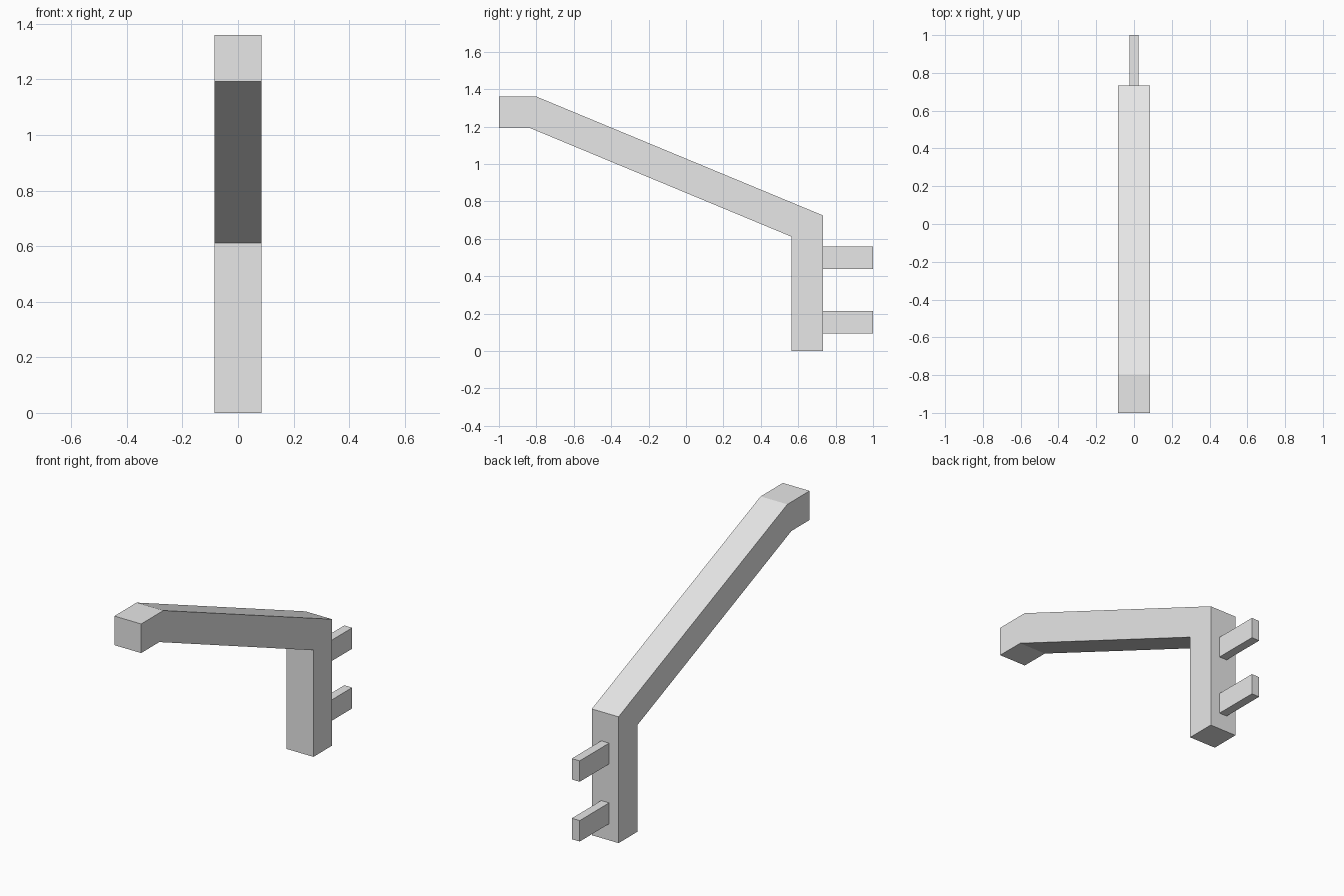
import bpy
import bmesh
from mathutils import Vector

cube = bpy.data.objects.get("Cube")
if cube:
    bpy.data.objects.remove(cube, do_unlink=True)

# Single pale grey material
grey = bpy.data.materials.new("pale_grey")
grey.use_nodes = True
colour = (0.8, 0.8, 0.8, 1)
grey.diffuse_color = colour
grey.node_tree.nodes["Principled BSDF"].inputs["Base Color"].default_value = colour


def extrude_profile(name, points, half_width):
    """Extrude a (y, z) side profile symmetrically across x."""
    bm = bmesh.new()
    face = bm.faces.new([bm.verts.new((-half_width, y, z)) for y, z in points])
    result = bmesh.ops.extrude_face_region(bm, geom=[face])
    moved = [v for v in result["geom"] if isinstance(v, bmesh.types.BMVert)]
    bmesh.ops.translate(bm, verts=moved, vec=Vector((2 * half_width, 0, 0)))
    bmesh.ops.recalc_face_normals(bm, faces=bm.faces)
    mesh = bpy.data.meshes.new(name)
    bm.to_mesh(mesh)
    bm.free()
    mesh.materials.append(grey)
    obj = bpy.data.objects.new(name, mesh)
    bpy.context.collection.objects.link(obj)
    return obj


# Bent arm: level tip, sloping beam and upright post
extrude_profile("bent_arm", [
    (-1, 1.193), (-1, 1.36), (-0.798, 1.36), (0.733, 0.725),
    (0.733, 0), (0.563, 0), (0.563, 0.612), (-0.835, 1.193),
], 0.085)

# Two flat mounting pegs on the back of the post
for name, z in (("lower_peg", 0.155), ("upper_peg", 0.498)):
    extrude_profile(name, [
        (0.73, z - 0.06), (1, z - 0.06), (1, z + 0.06), (0.73, z + 0.06),
    ], 0.025)
